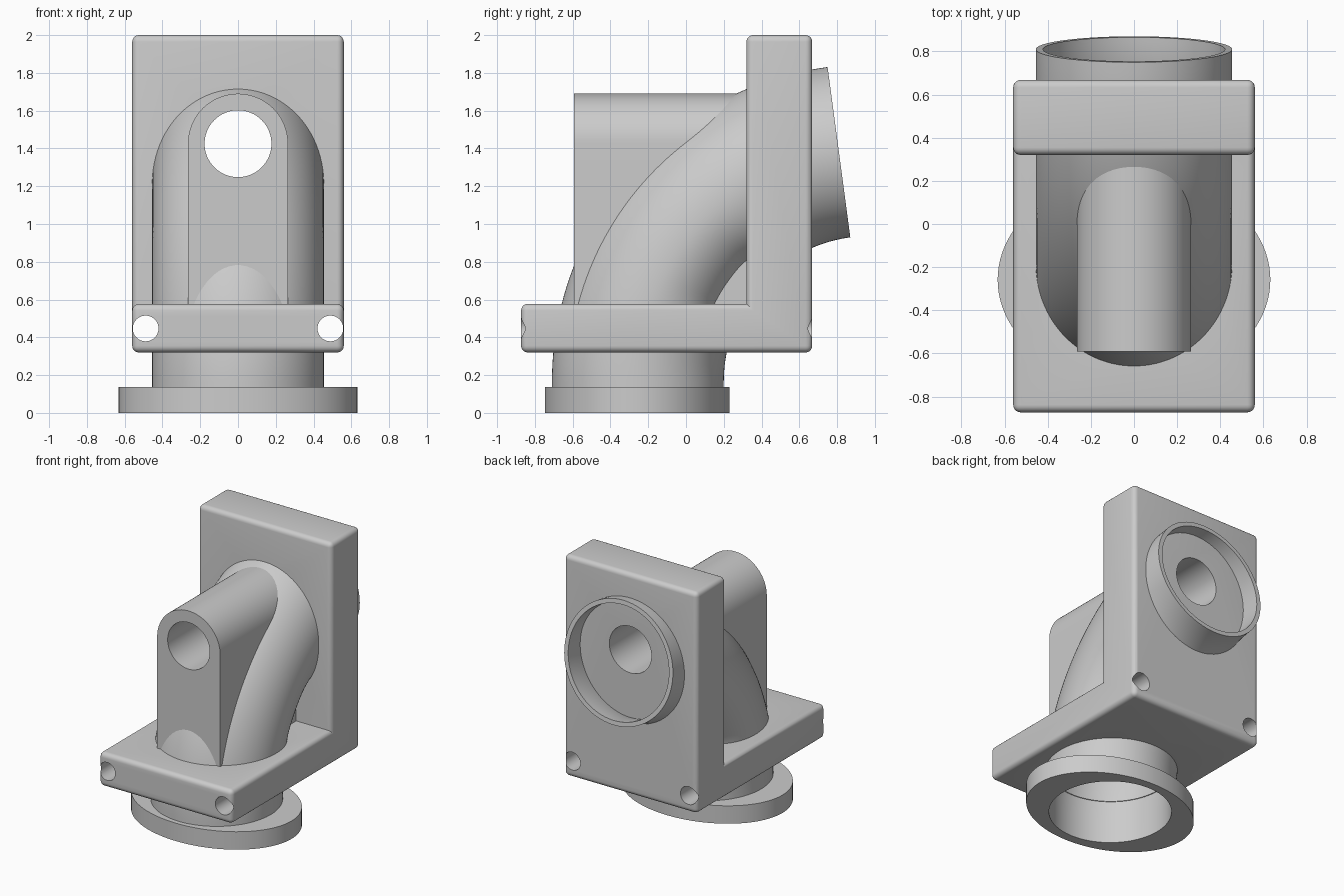
import bpy, bmesh, math
from math import sin, cos, pi, radians

if "Cube" in bpy.data.objects:
    bpy.data.objects.remove(bpy.data.objects["Cube"], do_unlink=True)

grey = bpy.data.materials.new("plain_grey")
grey.use_nodes = True
grey.diffuse_color = (0.6, 0.6, 0.6, 1)
grey.node_tree.nodes["Principled BSDF"].inputs["Base Color"].default_value = (0.6, 0.6, 0.6, 1)

SIDES = 96
PIPE_Y = -0.255        # centre of the lower pipe opening
BEND_R, BEND_Z = 1.227, 0.164
BEND_ANGLE = radians(82.4)
OUTER, BORE = 0.455, 0.422
HOLE_Z = 1.425


def make_object(name, bm):
    bmesh.ops.recalc_face_normals(bm, faces=bm.faces)
    mesh = bpy.data.meshes.new(name)
    bm.to_mesh(mesh)
    bm.free()
    mesh.materials.append(grey)
    obj = bpy.data.objects.new(name, mesh)
    bpy.context.collection.objects.link(obj)
    return obj


def activate(obj):
    bpy.ops.object.select_all(action='DESELECT')
    obj.select_set(True)
    bpy.context.view_layer.objects.active = obj


def loft(name, rings, ring_shaped):
    """Skin rings of points; join last to first, or cap both ends."""
    bm = bmesh.new()
    loops = [[bm.verts.new(p) for p in ring] for ring in rings]
    pairs = list(zip(loops, loops[1:]))
    if ring_shaped:
        pairs.append((loops[-1], loops[0]))
    else:
        bm.faces.new(loops[0])
        bm.faces.new(loops[-1])
    for a, b in pairs:
        n = len(a)
        for i in range(n):
            j = (i + 1) % n
            bm.faces.new((a[i], a[j], b[j], b[i]))
    return make_object(name, bm)


def prism(points, axis, start, end, name):
    """Extrude a 2D outline along x or y."""
    place = (lambda t, p: (t, p[0], p[1])) if axis == 'x' else (lambda t, p: (p[0], t, p[1]))
    return loft(name, [[place(t, p) for p in points] for t in (start, end)], False)


def circle(x, z, r, n=64):
    return [(x + r * cos(2 * pi * i / n), z + r * sin(2 * pi * i / n)) for i in range(n)]


def smoothstep(a, b, t):
    t = min(max((t - a) / (b - a), 0), 1)
    return t * t * (3 - 2 * t)


def pipe_ring(a, r, z_shift=0):
    """Cross-section of the bent pipe at bend angle a, flattened on the inside of the bend."""
    d = math.degrees(a)
    flat = 0.17 * smoothstep(14, 27, d) * (1 - smoothstep(42, 60, d))
    ring = []
    for i in range(SIDES):
        t = 2 * pi * (i + 0.5) / SIDES
        s = r * cos(t)
        if s < 0:
            s *= 1 - flat
        rad = BEND_R + s
        ring.append((r * sin(t), PIPE_Y + BEND_R - rad * cos(a), BEND_Z + rad * sin(a) + z_shift))
    return ring


def pipe_rings(r, end=BEND_ANGLE, steps=48, bottom=0):
    return [pipe_ring(0, r, bottom - BEND_Z)] + [pipe_ring(end * i / steps, r) for i in range(steps + 1)]


def cut(obj, cutters):
    activate(obj)
    for cutter in cutters:
        mod = obj.modifiers.new("cut", 'BOOLEAN')
        mod.operation = 'DIFFERENCE'
        mod.solver = 'EXACT'
        mod.object = cutter
        bpy.ops.object.modifier_apply(modifier=mod.name)


# Cutters: main through hole, two screw holes and the pipe bore
main_hole = prism(circle(0, HOLE_Z, 0.177), 'y', -1.2, 1.2, "main_hole_cutter")
screw_holes = [prism(circle(s * 0.489, 0.447, 0.068), 'y', -1.2, 1.2, "screw_hole_cutter")
               for s in (-1, 1)]
bore = loft("bore_cutter", pipe_rings(BORE - 0.006, radians(36), 20, -0.1), False)

# L-shaped bracket with rounded outer edges
outline = [(-0.873, 0.32), (0.668, 0.32), (0.668, 2), (0.32, 2), (0.32, 0.577), (-0.873, 0.577)]
bracket = prism(outline, 'x', -0.56, 0.56, "bracket")
bm = bmesh.new()
bm.from_mesh(bracket.data)
inner_corner = lambda v: abs(v.co.y - 0.32) < 1e-4 and abs(v.co.z - 0.577) < 1e-4
edges = [e for e in bm.edges if not all(inner_corner(v) for v in e.verts)]
bmesh.ops.bevel(bm, geom=edges, offset=0.035, segments=5, profile=0.5, affect='EDGES')
bm.to_mesh(bracket.data)
bm.free()
cut(bracket, [bore, main_hole] + screw_holes)

# Bent hollow pipe
pipe = loft("bent_pipe", pipe_rings(OUTER) + pipe_rings(BORE)[::-1], True)
cut(pipe, [main_hole] + screw_holes)

# Round-topped boss carrying the through hole
W = 0.265
arch = [(-W, 0.565), (W, 0.565)] + [(W * cos(pi * i / 40), HOLE_Z + W * sin(pi * i / 40))
                                    for i in range(41)]
boss = prism(arch, 'y', -0.592, 0.36, "boss")
cut(boss, [main_hole])


# Oval base flange around the pipe mouth
def oval(rx, ry, z):
    return [(rx * cos(2 * pi * i / SIDES), PIPE_Y - 0.003 + ry * sin(2 * pi * i / SIDES), z)
            for i in range(SIDES)]


flange = loft("base_flange", [oval(0.632, 0.488, 0), oval(0.632, 0.488, 0.136),
                              oval(0.44, 0.44, 0.136), oval(0.44, 0.44, 0)], True)

for obj in (bracket, pipe, boss, flange):
    activate(obj)
    bpy.ops.object.shade_smooth_by_angle(angle=radians(30))

for cutter in [main_hole, bore] + screw_holes:
    bpy.data.objects.remove(cutter, do_unlink=True)
